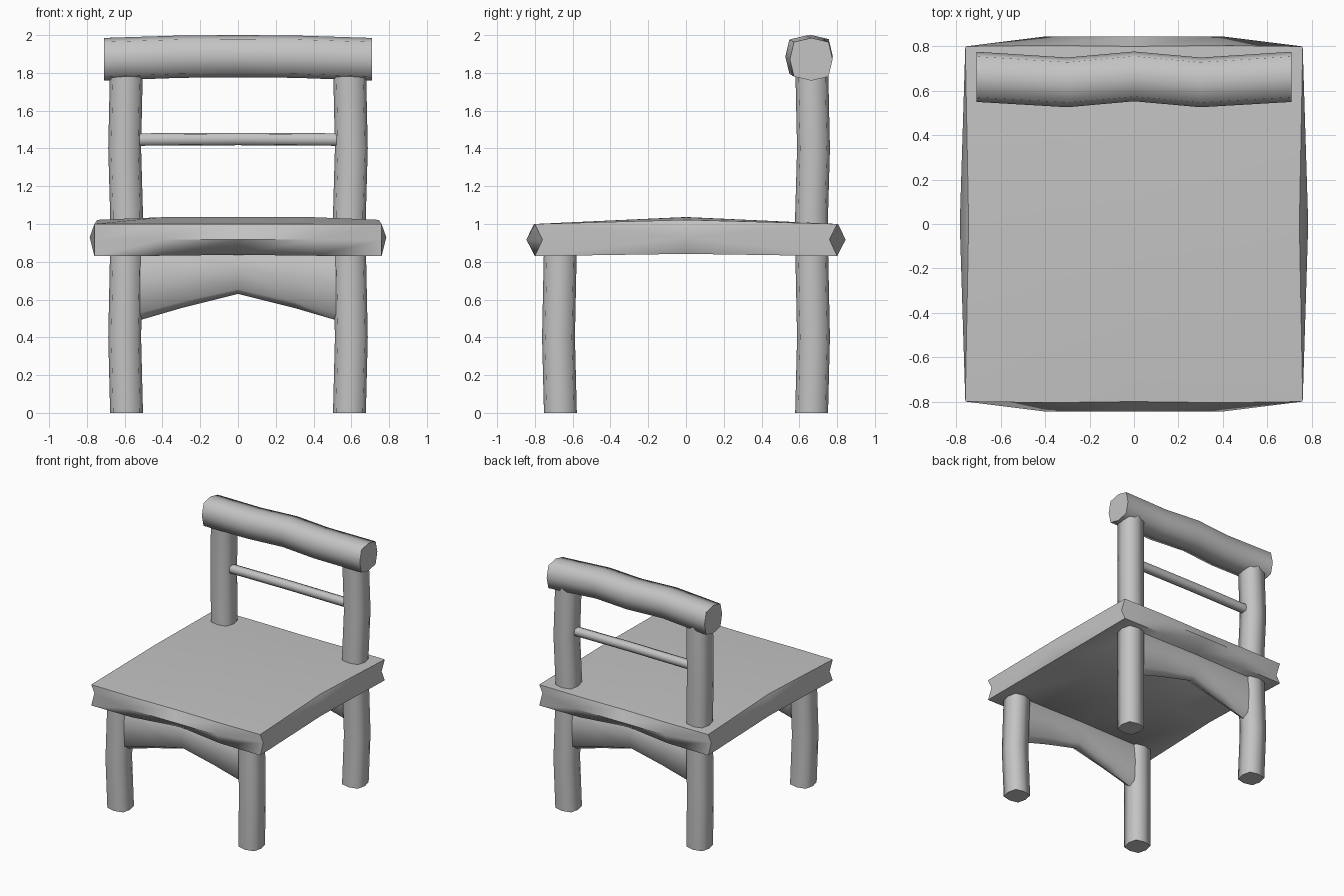
import bpy
import bmesh
import math

cube = bpy.data.objects.get("Cube")
if cube:
    bpy.data.objects.remove(cube, do_unlink=True)

GREY = (0.55, 0.55, 0.55, 1)
mat = bpy.data.materials.new("plain grey")
mat.diffuse_color = GREY
mat.use_nodes = True
mat.node_tree.nodes["Principled BSDF"].inputs["Base Color"].default_value = GREY


def loft(name, rings, sharp=70, tips=None):
    """Skin a list of point rings and close both ends, optionally with a raised centre."""
    bm = bmesh.new()
    rows = [[bm.verts.new(p) for p in ring] for ring in rings]
    n = len(rows[0])
    for a, b in zip(rows, rows[1:]):
        for i in range(n):
            j = (i + 1) % n
            bm.faces.new((a[i], a[j], b[j], b[i]))
    for k, row in enumerate((rows[0], rows[-1])):
        if tips:
            tip = bm.verts.new(tips[k])
            for i in range(n):
                bm.faces.new((row[i], row[(i + 1) % n], tip))
        else:
            bm.faces.new(row)
    bmesh.ops.recalc_face_normals(bm, faces=bm.faces)
    mesh = bpy.data.meshes.new(name)
    bm.to_mesh(mesh)
    bm.free()
    mesh.materials.append(mat)
    obj = bpy.data.objects.new(name, mesh)
    bpy.context.collection.objects.link(obj)
    bpy.ops.object.select_all(action='DESELECT')
    obj.select_set(True)
    bpy.context.view_layer.objects.active = obj
    bpy.ops.object.shade_smooth_by_angle(angle=math.radians(sharp))
    return obj


def section(ru, rv, corner=0.81):
    """Eight-sided rounded square, as offsets."""
    c = corner
    unit = [(1, 0), (c, c), (0, 1), (-c, c), (-1, 0), (-c, -c), (0, -1), (c, -c)]
    return [(u * ru, v * rv) for u, v in unit]


def post(name, sx, sy, levels):
    # levels are (height, outward bow)
    rings = [[(sx * (0.59 + bow) + u, sy * (0.665 + bow) + v, z)
              for u, v in section(0.087, 0.087)] for z, bow in levels]
    loft(name, rings)


def beam(name, stations):
    # stations are (x, centre y, centre z, half depth, half height)
    loft(name, [[(x, y + u, z + v) for u, v in section(ru, rv)]
                for x, y, z, ru, rv in stations])


def mirrored(half):
    """Extend stations running from x = 0 outwards to both sides."""
    return [(-s[0], *s[1:]) for s in reversed(half[1:])] + half


# Legs: the back pair carries on above the seat
front_levels = [(0, 0), (0.4, 0.01), (0.88, 0)]
back_levels = front_levels + [(1.05, 0), (1.4, 0.01), (1.86, 0)]
for side, sx in (("left", 1), ("right", -1)):
    post("front_leg_" + side, sx, -1, front_levels)
    post("back_post_" + side, sx, 1, back_levels)

# Arched aprons between the legs
for name, y in (("front_apron", -0.665), ("back_apron", 0.665)):
    top = 0.9
    half = [(x, y, (top + low) / 2, 0.06, (top - low) / 2)
            for x, low in ((0, 0.63), (0.3, 0.555), (0.54, 0.485))]
    beam(name, mirrored(half))

# Thin back rod and wavy top rail
beam("back_rod", mirrored([(0, 0.665, 1.45, 0.033, 0.033), (0.54, 0.665, 1.447, 0.033, 0.033)]))
beam("top_rail", mirrored([(0, 0.665, 1.888, 0.112, 0.112),
                           (0.3, 0.638, 1.886, 0.112, 0.112),
                           (0.71, 0.663, 1.872, 0.113, 0.113)]))


# Domed seat slab with a swelling front and back edge
def seat_ring(x, x_mid, crown, top_y, rim_y, low_y, low_z):
    s = 1 if x > 0 else -1
    return [(x, -top_y, 1.0), (s * x_mid, 0, crown), (x, top_y, 1.0),
            (x, rim_y, 0.917), (x, low_y, low_z), (s * x_mid, 0, 0.842),
            (x, -low_y, low_z), (x, -rim_y, 0.917)]


loft("seat", [seat_ring(-0.76, 0.745, 1.022, 0.8, 0.76, 0.8, 0.83),
              seat_ring(-0.4, 0.4, 1.036, 0.805, 0.845, 0.8, 0.832),
              seat_ring(0, 0, 1.037, 0.8, 0.845, 0.745, 0.837),
              seat_ring(0.4, 0.4, 1.036, 0.805, 0.845, 0.8, 0.832),
              seat_ring(0.76, 0.745, 1.022, 0.8, 0.76, 0.8, 0.83)],
     sharp=60, tips=[(-0.785, 0, 0.93), (0.785, 0, 0.93)])
